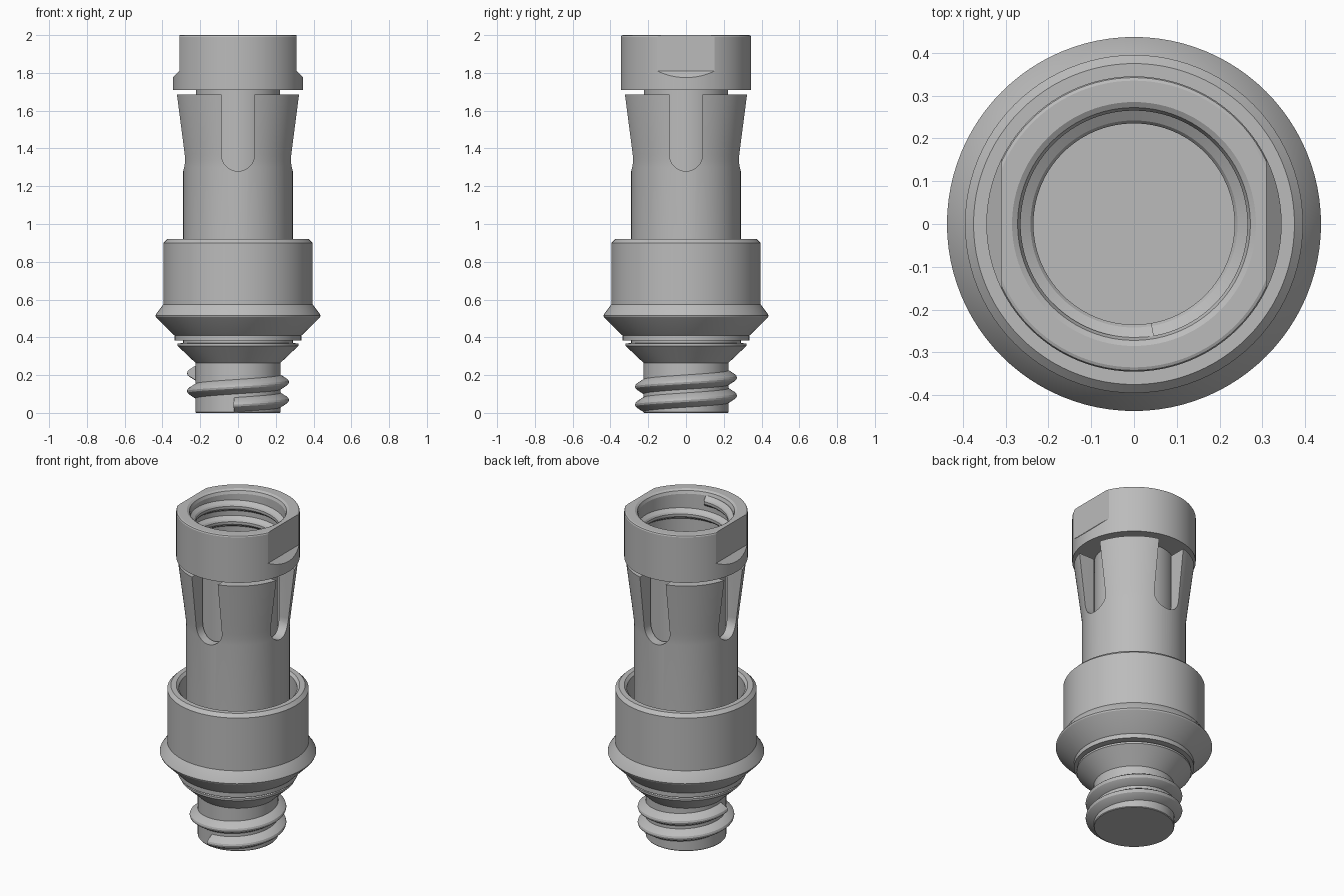
import bpy, bmesh, math
from mathutils import Matrix

if "Cube" in bpy.data.objects:
    bpy.data.objects.remove(bpy.data.objects["Cube"])

SEG = 96
steel = bpy.data.materials.new("plain grey steel")
steel.diffuse_color = (0.5, 0.5, 0.5, 1)
steel.use_nodes = True
steel.node_tree.nodes["Principled BSDF"].inputs["Base Color"].default_value = steel.diffuse_color


def make(name, bm):
    bmesh.ops.remove_doubles(bm, verts=bm.verts, dist=1e-5)
    bmesh.ops.recalc_face_normals(bm, faces=bm.faces)
    me = bpy.data.meshes.new(name)
    bm.to_mesh(me)
    bm.free()
    me.materials.append(steel)
    ob = bpy.data.objects.new(name, me)
    bpy.context.collection.objects.link(ob)
    return ob


def activate(ob):
    bpy.ops.object.select_all(action='DESELECT')
    ob.select_set(True)
    bpy.context.view_layer.objects.active = ob


def smooth(ob):
    activate(ob)
    bpy.ops.object.shade_smooth_by_angle(angle=math.radians(22))


def lathe(name, profile):
    """Closed solid turned from (radius, z) points that start and end on the axis."""
    bm = bmesh.new()
    vs = [bm.verts.new((r, 0, z)) for r, z in profile]
    es = [bm.edges.new(p) for p in zip(vs, vs[1:])]
    bmesh.ops.spin(bm, geom=vs + es, cent=(0, 0, 0), axis=(0, 0, 1),
                   angle=2 * math.pi, steps=SEG, use_merge=False)
    return make(name, bm)


def prism(name, outline, half, turn=0.0):
    """Outline in x-z, extruded along y from half[0] to half[1], turned about z."""
    bm = bmesh.new()
    face = bm.faces.new([bm.verts.new((x, half[0], z)) for x, z in outline])
    ext = bmesh.ops.extrude_face_region(bm, geom=[face])['geom']
    bmesh.ops.translate(bm, vec=(0, half[1] - half[0], 0),
                        verts=[v for v in ext if isinstance(v, bmesh.types.BMVert)])
    bmesh.ops.rotate(bm, verts=bm.verts, cent=(0, 0, 0), matrix=Matrix.Rotation(turn, 3, 'Z'))
    return make(name, bm)


def cut(ob, cutter):
    cutter.hide_render = True
    mod = ob.modifiers.new("cut", 'BOOLEAN')
    mod.operation, mod.solver, mod.object = 'DIFFERENCE', 'EXACT', cutter
    activate(ob)
    bpy.ops.object.modifier_apply(modifier=mod.name)
    bpy.data.objects.remove(cutter)


def thread(name, section, z0, pitch, start, end):
    """Ridge with an (r, dz) section swept along a right-hand helix, angles in degrees."""
    bm = bmesh.new()
    steps = int((end - start) / 4)
    rings = []
    for i in range(steps + 1):
        a = start + (end - start) * i / steps
        t = math.radians(a)
        rings.append([bm.verts.new((r * math.cos(t), r * math.sin(t), z0 + pitch * a / 360 + dz))
                      for r, dz in section])
    n = len(section)
    for a, b in zip(rings, rings[1:]):
        for k in range(n):
            bm.faces.new((a[k], a[(k + 1) % n], b[(k + 1) % n], b[k]))
    bm.faces.new(rings[0])
    bm.faces.new(rings[-1])
    return make(name, bm)


# Lower body: plug, cone, groove, flange and open collar
body = lathe("collar_body", [
    (0, 0), (0.222, 0), (0.225, 0.004), (0.225, 0.265), (0.32, 0.355), (0.32, 0.367),
    (0.29, 0.37), (0.29, 0.383), (0.335, 0.383), (0.335, 0.41), (0.342, 0.415),
    (0.434, 0.507), (0.437, 0.515), (0.434, 0.523), (0.395, 0.575), (0.395, 0.9),
    (0.375, 0.92), (0.345, 0.92), (0.33, 0.905), (0.33, 0.6), (0, 0.6)])
smooth(body)

# External thread on the plug
smooth(thread("plug_thread", [
    (0.215, -0.042), (0.228, -0.037), (0.258, -0.018), (0.267, -0.010), (0.27, 0),
    (0.267, 0.010), (0.258, 0.018), (0.228, 0.037), (0.215, 0.042)],
    0.068, 0.095, -95, 545))

# Flared sleeve with four round-ended slots
sleeve = lathe("slotted_sleeve", [
    (0, 0.59), (0.29, 0.59), (0.29, 1.30), (0.292, 1.335), (0.296, 1.37),
    (0.302, 1.42), (0.335, 1.685), (0.235, 1.685), (0.235, 1.25), (0, 1.25)])
W, ZC = 0.088, 1.368
slot = [(W, 1.8)] + [(W * math.cos(math.pi * k / 16), ZC - W * math.sin(math.pi * k / 16))
                     for k in range(17)] + [(-W, 1.8)]
for q in range(4):
    cut(sleeve, prism("slot_cutter", slot, (-0.6, -0.15), q * math.pi / 2))
smooth(sleeve)

# Inner stem joining the sleeve to the cap
smooth(lathe("inner_stem", [(0, 1.24), (0.222, 1.24), (0.222, 1.72), (0, 1.72)]))

# Cap with threaded bore and two wrench flats
cap = lathe("cap", [
    (0, 1.71), (0.345, 1.71), (0.345, 1.99), (0.342, 1.997), (0.335, 2.0), (0.285, 2.0),
    (0.272, 1.992), (0.265, 1.975), (0.265, 1.735), (0, 1.735)])
for s in (1, -1):
    cut(cap, prism("flat_cutter", [(s * 0.31, 2.2), (s * 0.31, 1.81), (s * 0.35, 1.77),
                                   (s * 0.6, 1.77), (s * 0.6, 2.2)], (-0.5, 0.5)))
smooth(cap)

# Internal thread of the bore
smooth(thread("bore_thread", [
    (0.27, -0.036), (0.242, -0.018), (0.235, -0.008), (0.235, 0.008),
    (0.242, 0.018), (0.27, 0.036)], 1.775, 0.095, 0, 640))
